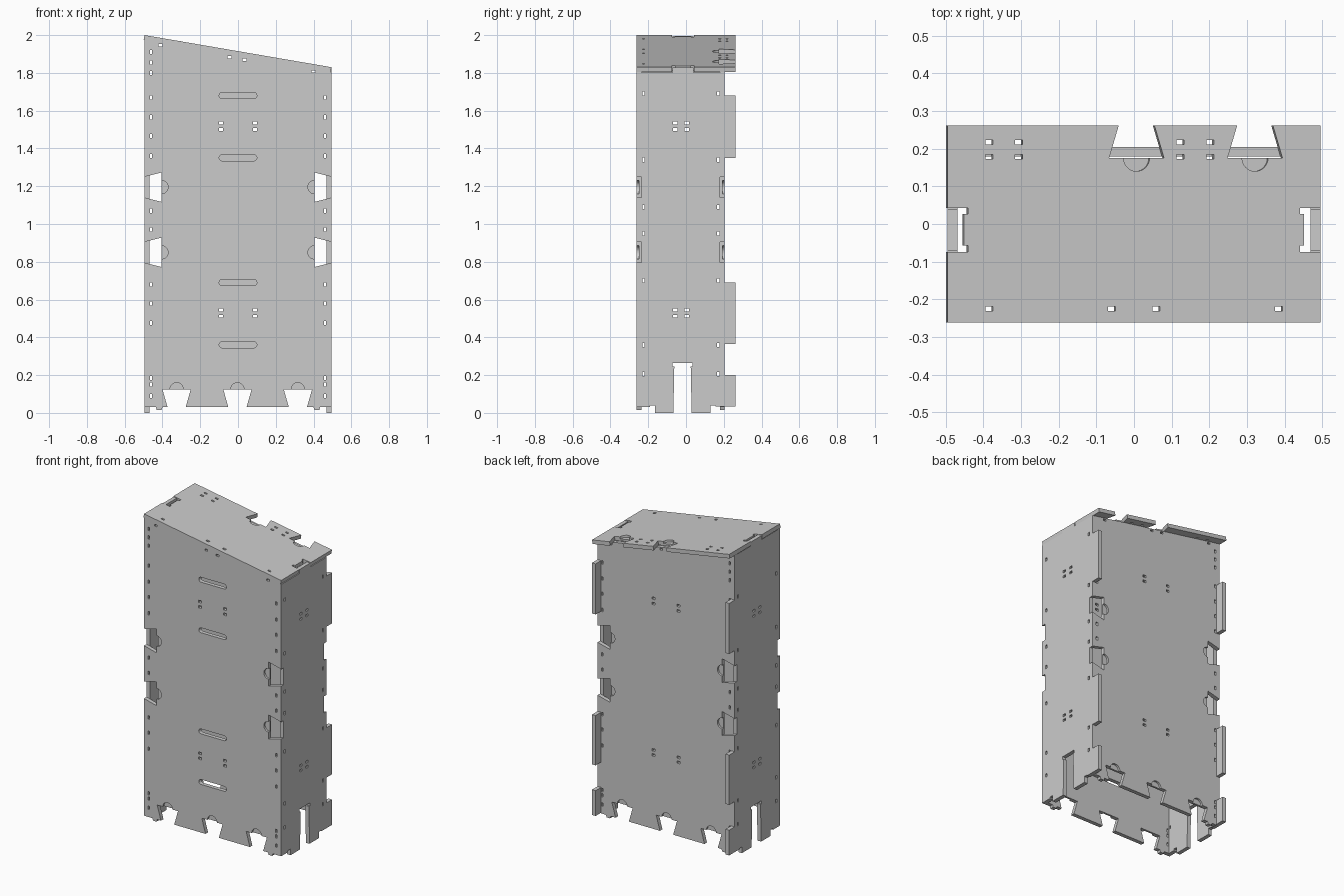
import bpy, bmesh
from math import atan2, cos, sin, pi
from mathutils import Matrix, Vector

if "Cube" in bpy.data.objects:
    bpy.data.objects.remove(bpy.data.objects["Cube"])

T = 0.026                       # sheet thickness
W, D = 0.495, 0.262             # half width, half depth
IN = W - T                      # inner face of the side panels
SLOPE = atan2(0.17, 2 * W)


def rect(x, y, w, h):
    return [(x - w / 2, y - h / 2), (x + w / 2, y - h / 2),
            (x + w / 2, y + h / 2), (x - w / 2, y + h / 2)]


def capsule(x, y, half, r, n=8):
    pts = []
    for sx, start in ((1, -pi / 2), (-1, pi / 2)):
        for i in range(n + 1):
            a = start + pi * i / n
            pts.append((x + sx * (half - r) + r * cos(a), y + r * sin(a)))
    return pts


def frame(u, v, origin):
    u, v = Vector(u), Vector(v)
    m = Matrix((u, v, u.cross(v))).transposed().to_4x4()
    m.translation = origin
    return m


def evaluated_mesh(ob):
    bpy.context.view_layer.update()
    dg = bpy.context.evaluated_depsgraph_get()
    return bpy.data.meshes.new_from_object(ob.evaluated_get(dg))


def panel(name, outline, holes, matrix, pockets=(), side=1):
    """Flat sheet with holes, plus half-depth round finger pockets on one side."""
    cu = bpy.data.curves.new(name + "_profile", 'CURVE')
    cu.dimensions, cu.fill_mode, cu.extrude = '2D', 'BOTH', T / 2
    for loop in [outline] + list(holes):
        sp = cu.splines.new('POLY')
        sp.points.add(len(loop) - 1)
        for p, (x, y) in zip(sp.points, loop):
            p.co = (x, y, 0, 1)
        sp.use_cyclic_u = True
    tmp = bpy.data.objects.new(name + "_profile", cu)
    bpy.context.collection.objects.link(tmp)
    me = evaluated_mesh(tmp)
    bpy.data.objects.remove(tmp)
    bm = bmesh.new()
    bm.from_mesh(me)
    bmesh.ops.remove_doubles(bm, verts=bm.verts, dist=1e-5)
    bmesh.ops.recalc_face_normals(bm, faces=bm.faces)
    for f in bm.faces:
        f.smooth = False
    bm.to_mesh(me)
    bm.free()
    ob = bpy.data.objects.new(name, me)
    bpy.context.collection.objects.link(ob)
    if pockets:
        bm = bmesh.new()
        for x, y in pockets:
            bmesh.ops.create_cone(bm, cap_ends=True, segments=32, radius1=0.035,
                                  radius2=0.035, depth=T,
                                  matrix=Matrix.Translation((x, y, side * T / 2)))
        cm = bpy.data.meshes.new("pocket_cutter")
        bm.to_mesh(cm)
        bm.free()
        cutter = bpy.data.objects.new("pocket_cutter", cm)
        cutter.hide_render = True
        bpy.context.collection.objects.link(cutter)
        mod = ob.modifiers.new("pockets", 'BOOLEAN')
        mod.operation, mod.solver, mod.object = 'DIFFERENCE', 'EXACT', cutter
        cut = evaluated_mesh(ob)
        ob.modifiers.clear()
        ob.data = cut
        bpy.data.objects.remove(cutter)
    ob.matrix_world = matrix
    return ob


def under_top(x):               # underside of the sloping top
    return 1.915 - x * 0.17 / (2 * W) - T / cos(SLOPE)


# Shared layout of the joints
TABS = ((0.035, 0.20), (0.365, 0.69), (1.35, 1.68))
NOTCH_Z = (0.85, 1.195)
NOTCH_X = (-0.325, -0.003, 0.317)

# Lower edge of front and back: dovetails between two small nubs
bottom = [(-0.435, 0.03), (-0.43, 0.015), (-0.405, 0.015), (-0.40, 0.03)]
for c in NOTCH_X:
    bottom += [(c - 0.048, 0.03), (c - 0.075, 0.125), (c + 0.075, 0.125), (c + 0.048, 0.03)]
bottom += [(0.40, 0.03), (0.405, 0.015), (0.43, 0.015), (0.435, 0.03)]

# Side edge of front and back: dovetails opening outward
dovetails = []
for z in NOTCH_Z:
    dovetails += [(W, z - 0.055), (0.405, z - 0.078), (0.405, z + 0.078), (W, z + 0.055)]


def wide_outline(edge):
    left = [(-x, z) for x, z in edge]
    return bottom + edge + [(W, under_top(W)), (-W, under_top(-W))] + left[::-1]


front_edge = [(W, 0.03)] + dovetails
back_edge = [(IN, 0.03), (IN, 0.20), (W, 0.20), (W, 0.365), (IN, 0.365), (IN, 0.69), (W, 0.69)]
back_edge += dovetails + [(W, 1.35), (IN, 1.35), (IN, 1.68), (W, 1.68)]

# Tie holes of front and back
wide_holes = []
for z in (0.09, 0.15, 0.185, 0.475, 0.58, 0.68, 0.97, 1.07, 1.36, 1.465, 1.565, 1.67):
    wide_holes += [rect(s * 0.46, z, 0.012, 0.022) for s in (-1, 1)]
wide_holes += [rect(-0.46, z, 0.012, 0.022) for z in (1.80, 1.855, 1.91)]
wide_holes += [rect(s * 0.09, z, 0.022, 0.015)
               for s in (-1, 1) for z in (0.512, 0.545, 1.50, 1.535)]
wide_holes += [rect(x, under_top(x) - 0.013, 0.02, 0.012) for x in (-0.41, -0.045, 0.035, 0.40)]
slots = [capsule(0, z, 0.10, 0.016) for z in (0.36, 0.69, 1.35, 1.68)]
pockets = [(s * 0.405, z) for s in (-1, 1) for z in NOTCH_Z] + [(c, 0.125) for c in NOTCH_X]

# Front and back panels
X, Y, Z = (1, 0, 0), (0, 1, 0), (0, 0, 1)
panel("front_panel", wide_outline(front_edge), wide_holes + slots,
      frame(X, Z, (0, -D + T / 2, 0)), pockets, 1)
panel("back_panel", wide_outline(back_edge), wide_holes,
      frame(X, Z, (0, 0.205 - T / 2, 0)), pockets, -1)

# Side panels: feet, cable slot, rear tabs and one tab into the top
yf, yb = -D + T, 0.205 - T
side_holes = [rect(y, z, 0.013, 0.022) for y in (-0.225, 0.170)
              for z in (0.205, 0.36, 0.70, 0.95, 1.09, 1.34, 1.69)]
side_holes += [rect(y, z, 0.022, 0.015) for y in (-0.057, 0.004)
               for z in (0.512, 0.545, 1.50, 1.535)]
for name, s, top, tab_top in (("right_side", 1, 1.803, 1.829), ("left_side", -1, 1.969, 1.995)):
    pts = [(yf, 0.03), (-0.19, 0.03), (-0.19, 0.04), (-0.165, 0.04), (-0.165, 0), (-0.067, 0),
           (-0.062, 0.245), (-0.072, 0.245), (-0.072, 0.265), (0.035, 0.265), (0.035, 0.245),
           (0.025, 0.245), (0.03, 0), (0.13, 0), (0.13, 0.04), (0.155, 0.04),
           (0.155, 0.035), (yb, 0.035)]
    for i, (a, b) in enumerate(TABS):
        pts += ([] if i == 0 else [(yb, a)]) + [(D, a), (D, b), (yb, b)]
    pts += [(yb, top), (0.04, top), (0.04, tab_top), (-0.072, tab_top), (-0.072, top), (yf, top)]
    panel(name, pts, side_holes, frame(Y, Z, (s * (W - T / 2), 0, 0)))

# Sloping top with rear dovetails and relieved notches for the side tabs
L = W / cos(SLOPE)
side_notch = [(L, -0.074), (0.447, -0.074), (0.447, -0.057), (0.458, -0.057),
              (0.458, 0.026), (0.447, 0.026), (0.447, 0.042), (L, 0.042)]
top_pts = [(-L, -D), (L, -D)] + side_notch + [(L, D)]
top_centres = (0.326, 0.007)
for c in top_centres:
    top_pts += [(c + 0.048, D), (c + 0.074, 0.175), (c - 0.074, 0.175), (c - 0.048, D)]
top_pts += [(-L, D)] + [(-x, y) for x, y in side_notch][::-1]
top_holes = [rect(x, -0.225, 0.02, 0.012) for x in (-0.39, -0.06, 0.06, 0.39)]
top_holes += [rect(x, y, 0.02, 0.012) for x in (-0.39, -0.31, 0.125, 0.205)
              for y in (0.178, 0.217)]
normal = Vector((sin(SLOPE), 0, cos(SLOPE)))
panel("top_panel", top_pts, top_holes,
      frame((cos(SLOPE), 0, -sin(SLOPE)), Y, Vector((0, 0, 1.915)) - normal * T / 2),
      [(c, 0.175) for c in top_centres], 1)
